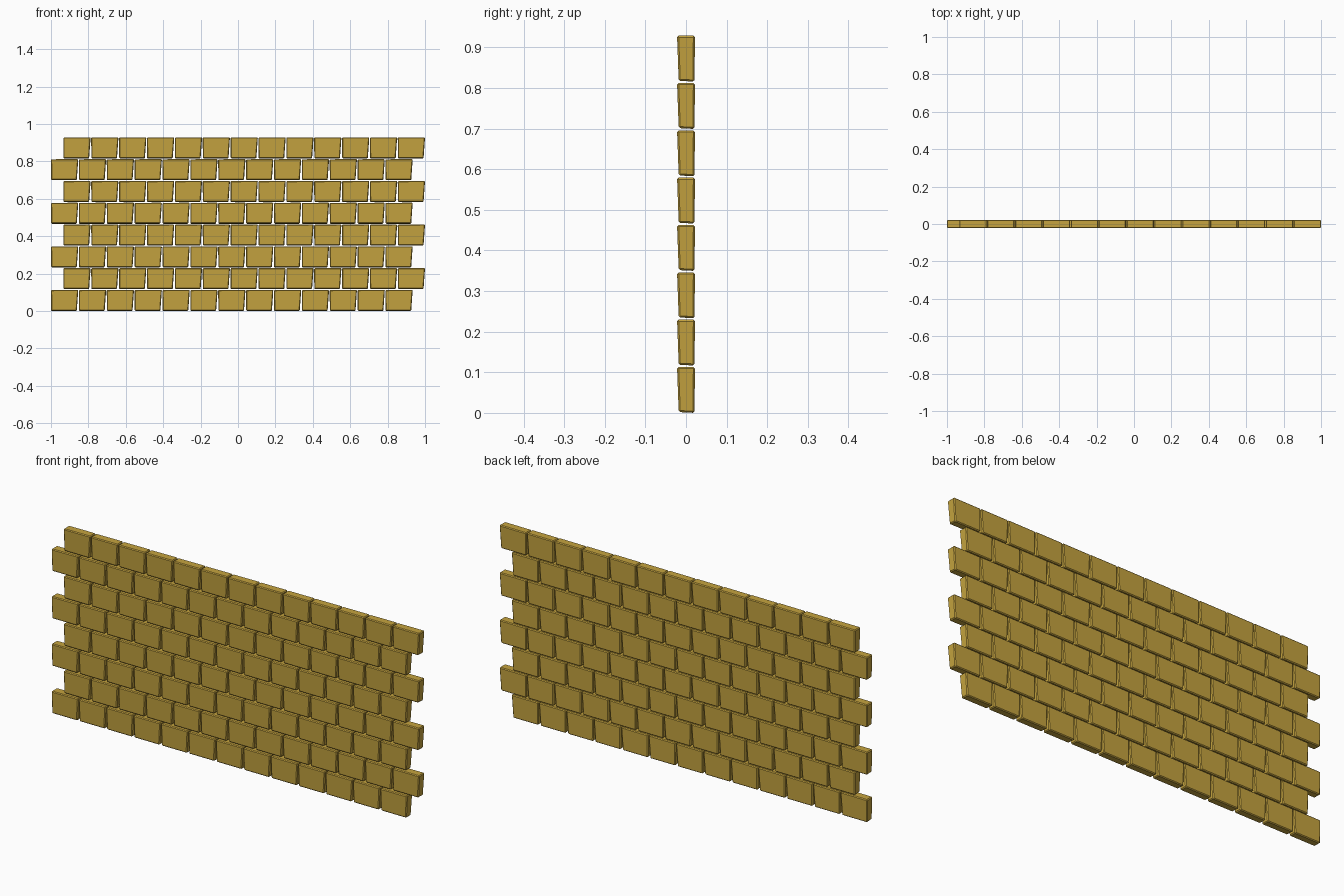
import bpy, bmesh

if "Cube" in bpy.data.objects:
    bpy.data.objects.remove(bpy.data.objects["Cube"])

COURSES, PER_COURSE = 8, 13
PITCH_X, PITCH_Z = 0.149, 0.1165
W, H = 0.146, 0.113

mat = bpy.data.materials.new("sandstone")
mat.diffuse_color = (0.56, 0.37, 0.05, 1)
mat.use_nodes = True
mat.node_tree.nodes["Principled BSDF"].inputs["Base Color"].default_value = mat.diffuse_color


def brick_mesh():
    # Slightly irregular block: narrower and thinner towards the bottom
    bm = bmesh.new()
    bmesh.ops.create_cube(bm, size=1)
    for v in bm.verts:
        right, back, top = v.co.x > 0, v.co.y > 0, v.co.z > 0
        x = (W if top else W - 0.008) if right else (0 if top else 0.001)
        y = (0.022 if top else 0.021) if back else (-0.022 if top else -0.018)
        z = (H if right else H - 0.001) if top else (0 if back else 0.002)
        v.co = (x, y, z)
    bmesh.ops.bevel(bm, geom=bm.edges[:], offset=0.004, segments=1,
                    affect='EDGES', profile=0.5)
    bmesh.ops.recalc_face_normals(bm, faces=bm.faces)
    me = bpy.data.meshes.new("brick")
    bm.to_mesh(me)
    bm.free()
    me.materials.append(mat)
    return me


# Staggered courses, each one brick repeated along x
brick = brick_mesh()
for row in range(COURSES):
    ob = bpy.data.objects.new(f"brick_course_{row + 1}", brick)
    bpy.context.collection.objects.link(ob)
    ob.location = (-1 + (0.066 if row % 2 else 0), 0, row * PITCH_Z)
    arr = ob.modifiers.new("repeat", 'ARRAY')
    arr.count = PER_COURSE
    arr.use_relative_offset = False
    arr.use_constant_offset = True
    arr.constant_offset_displace = (PITCH_X, 0, 0)
